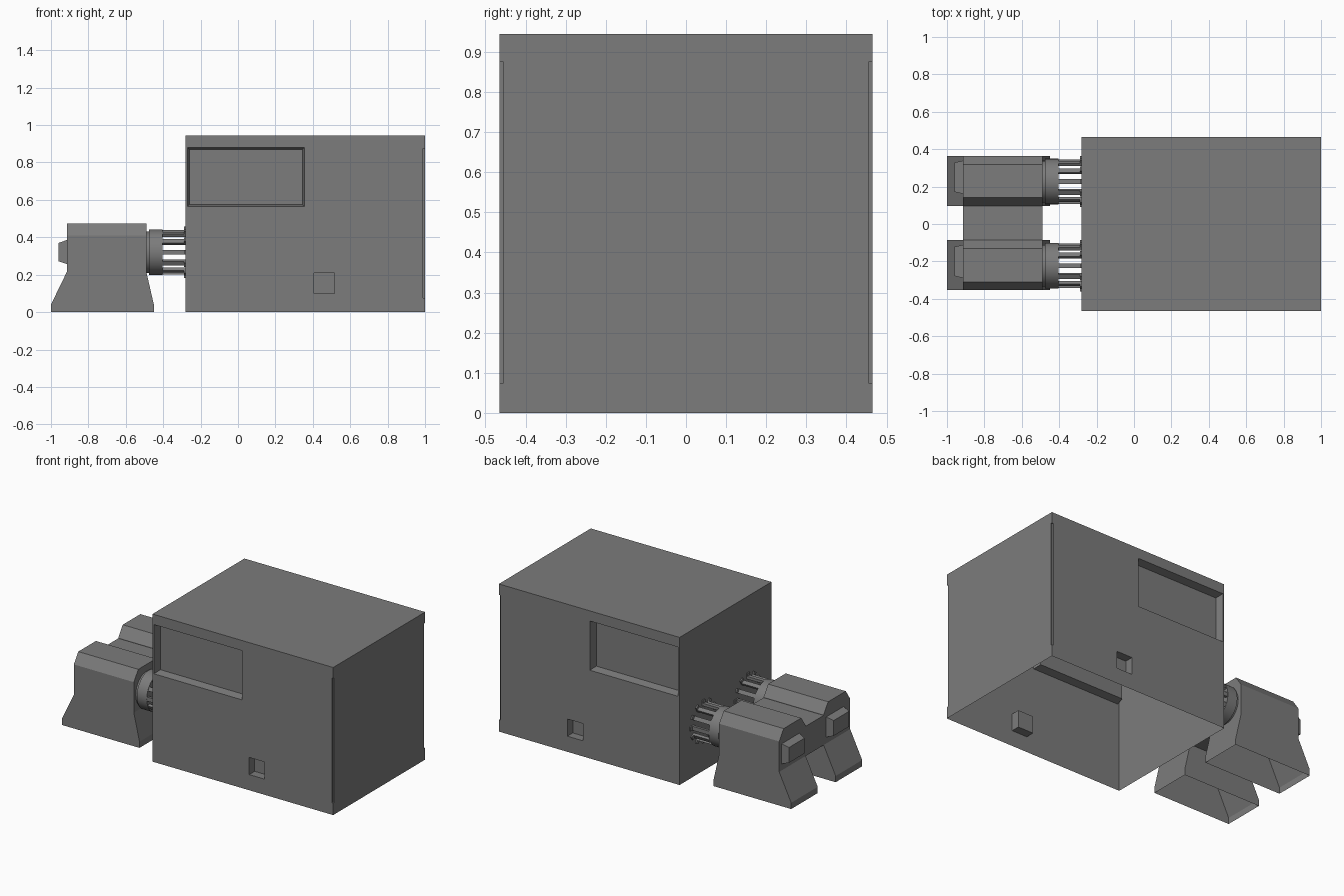
import bpy, bmesh, math
from mathutils import Matrix

cube = bpy.data.objects.get("Cube")
if cube:
    bpy.data.objects.remove(cube, do_unlink=True)

grey = bpy.data.materials.new("mid_grey")
grey.use_nodes = True
COLOR = (0.2, 0.2, 0.2, 1)
grey.diffuse_color = COLOR
grey.node_tree.nodes["Principled BSDF"].inputs["Base Color"].default_value = COLOR


def finish(name, bm):
    bmesh.ops.recalc_face_normals(bm, faces=bm.faces)
    mesh = bpy.data.meshes.new(name)
    bm.to_mesh(mesh)
    bm.free()
    mesh.materials.append(grey)
    obj = bpy.data.objects.new(name, mesh)
    bpy.context.collection.objects.link(obj)
    return obj


def loft(name, axis, sections, open_start=False):
    """Skin rectangles (position, a0, a1, b0, b1) stacked along an axis."""
    bm = bmesh.new()
    rings = []
    for pos, a0, a1, b0, b1 in sections:
        ring = []
        for a, b in ((a0, b0), (a1, b0), (a1, b1), (a0, b1)):
            co = [a, b]
            co.insert(axis, pos)
            ring.append(bm.verts.new(co))
        rings.append(ring)
    for low, high in zip(rings, rings[1:]):
        for i in range(4):
            j = (i + 1) % 4
            bm.faces.new((low[i], low[j], high[j], high[i]))
    bm.faces.new(rings[-1])
    if not open_start:
        bm.faces.new(rings[0])
    return finish(name, bm)


X, Y, Z = 0, 1, 2
HALF = 0.465

# Housing with window recesses, small sockets and corner notches on both sides
housing = loft("housing", Z, [(0, -0.28, 1, -HALF, HALF), (0.945, -0.28, 1, -HALF, HALF)])
cutters = []
for s in (-1, 1):
    cutters += [
        loft("window_cutter", Y, [(s * (HALF + 0.01), -0.272, 0.357, 0.563, 0.882),
                                  (s * (HALF - 0.05), -0.26, 0.345, 0.575, 0.87)]),
        loft("socket_cutter", Y, [(s * (HALF + 0.01), 0.405, 0.515, 0.10, 0.21),
                                  (s * (HALF - 0.055), 0.405, 0.515, 0.10, 0.21)]),
        loft("notch_cutter", Y, [(s * (HALF + 0.01), 0.99, 1.02, 0.075, 0.875),
                                 (s * (HALF - 0.01), 0.99, 1.02, 0.075, 0.875)]),
    ]
bpy.context.view_layer.objects.active = housing
for cutter in cutters:
    cutter.hide_render = True
    mod = housing.modifiers.new("recess", "BOOLEAN")
    mod.operation = "DIFFERENCE"
    mod.solver = "EXACT"
    mod.object = cutter
    bpy.ops.object.modifier_apply(modifier=mod.name)
for cutter in cutters:
    bpy.data.objects.remove(cutter, do_unlink=True)

# The housing is an open-bottomed shell
bm = bmesh.new()
bm.from_mesh(housing.data)
bottom = [f for f in bm.faces if f.calc_center_median().z < 0.001]
bmesh.ops.delete(bm, geom=bottom, context="FACES")
bm.to_mesh(housing.data)
bm.free()


def collar(name, y):
    """Stepped round collar between stand and ribs."""
    bm = bmesh.new()
    for x0, x1, r in ((-0.50, -0.475, 0.112), (-0.475, -0.405, 0.122)):
        place = Matrix.Translation(((x0 + x1) / 2, y, 0.32)) @ Matrix.Rotation(math.pi / 2, 4, "Y")
        bmesh.ops.create_cone(bm, cap_ends=True, segments=32, radius1=r, radius2=r,
                              depth=x1 - x0, matrix=place)
    obj = finish(name, bm)
    bpy.ops.object.select_all(action="DESELECT")
    obj.select_set(True)
    bpy.context.view_layer.objects.active = obj
    bpy.ops.object.shade_smooth_by_angle(angle=math.radians(35))


def ribs(name, y, count=12):
    """Ring of bars, each with a small foot against the housing."""
    bm = bmesh.new()
    for i in range(count):
        turn = Matrix.Translation((0, y, 0.32)) @ Matrix.Rotation(math.tau * i / count, 4, "X")
        for x0, x1, r0, r1 in ((-0.41, -0.28, 0.102, 0.119), (-0.288, -0.28, 0.115, 0.137)):
            size = Matrix.Diagonal((x1 - x0, 0.026, r1 - r0, 1))
            place = Matrix.Translation(((x0 + x1) / 2, 0, (r0 + r1) / 2))
            bmesh.ops.create_cube(bm, size=1, matrix=turn @ place @ size)
    finish(name, bm)


# Two flared stands, each with an end knob, a collar and ribs
for side, y in (("left", 0.23), ("right", -0.22)):
    w = 0.134
    loft(side + "_stand", Z, [
        (0, -1, -0.45, y - w, y + w),
        (0.04, -1, -0.45, y - w, y + w),
        (0.215, -0.915, -0.49, y - w, y + w),
        (0.41, -0.915, -0.49, y - w, y + w),
        (0.475, -0.915, -0.49, y - w + 0.045, y + w - 0.045)], open_start=True)
    loft(side + "_end_knob", X, [
        (-0.91, y - 0.07, y + 0.11, 0.255, 0.387),
        (-0.96, y - 0.058, y + 0.098, 0.272, 0.37)])
    collar(side + "_collar", y - 0.003)
    ribs(side + "_ribs", y - 0.003)

# Block joining the stands
loft("bridge", Z, [(0.215, -0.915, -0.49, -0.09, 0.10), (0.405, -0.915, -0.49, -0.09, 0.10)])
